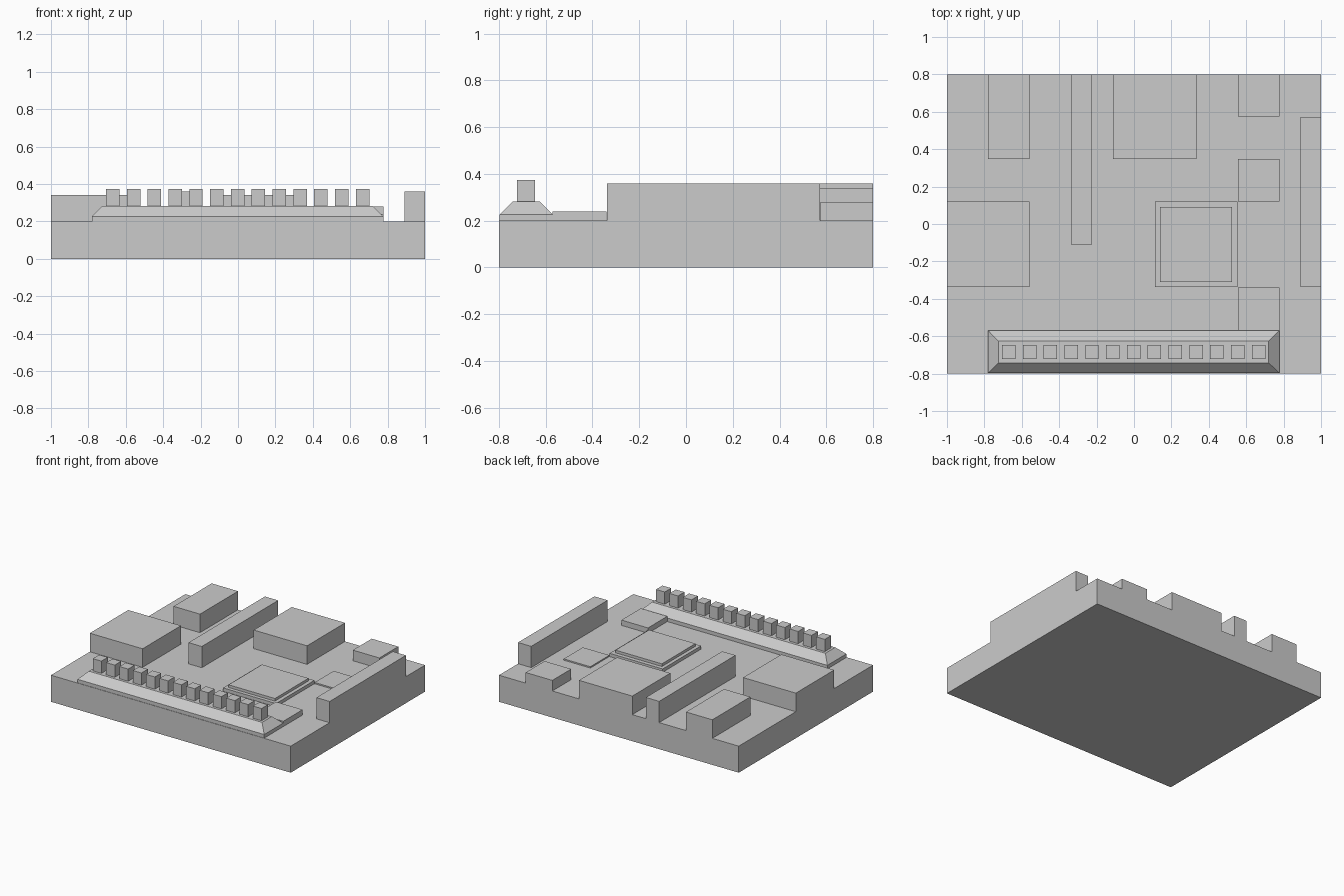
import bpy, bmesh

if "Cube" in bpy.data.objects:
    bpy.data.objects.remove(bpy.data.objects["Cube"])

BASE_TOP = 0.2


def frustum(name, low, high, z0, z1, parts=None):
    """Four-sided solid; low and high are (x0, x1, y0, y1) rectangles."""
    bm = bmesh.new()
    bottom, top = [
        [bm.verts.new((x, y, z)) for x, y in
         ((r[0], r[2]), (r[1], r[2]), (r[1], r[3]), (r[0], r[3]))]
        for r, z in ((low, z0), (high, z1))]
    bm.faces.new(bottom[::-1])
    bm.faces.new(top)
    for i in range(4):
        j = (i + 1) % 4
        bm.faces.new((bottom[i], bottom[j], top[j], top[i]))
    mesh = bpy.data.meshes.new(name)
    bm.to_mesh(mesh)
    bm.free()
    ob = bpy.data.objects.new(name, mesh)
    bpy.context.collection.objects.link(ob)
    return ob


def block(name, rect, z1, z0=BASE_TOP):
    return frustum(name, rect, rect, z0, z1)


# Thick board
block("board", (-1, 1, -0.8, 0.8), BASE_TOP, 0)

# Blocks along the rear edge
block("rear_left_block", (-0.78, -0.56, 0.347, 0.8), 0.34)
block("long_bar", (-0.336, -0.225, -0.11, 0.8), 0.36)
block("rear_middle_block", (-0.112, 0.333, 0.347, 0.8), 0.34)
block("rear_right_block", (0.555, 0.777, 0.575, 0.8), 0.28)

# Blocks on the left and right edges
block("left_block", (-1, -0.56, -0.337, 0.12), 0.34)
block("right_wall", (0.89, 1, -0.337, 0.573), 0.36)

# Stepped chip and the thin plates next to it
block("chip_base", (0.111, 0.553, -0.337, 0.12), 0.225)
block("chip_lid", (0.138, 0.525, -0.31, 0.09), 0.245, 0.225)
block("thin_plate", (0.555, 0.777, 0.12, 0.347), 0.21)
block("low_plate", (0.555, 0.777, -0.57, -0.34), 0.24)

# Connector strip with a bevelled top
foot = (-0.78, 0.777, -0.797, -0.57)
block("connector_foot", foot, 0.227)
frustum("connector_slope", foot, (-0.725, 0.72, -0.742, -0.625), 0.227, 0.282)

# Row of square pins
for i in range(13):
    x = -0.002 + (i - 6) * 0.1113
    block(f"pin_{i + 1}", (x - 0.036, x + 0.036, -0.722, -0.646), 0.374, 0.282)
